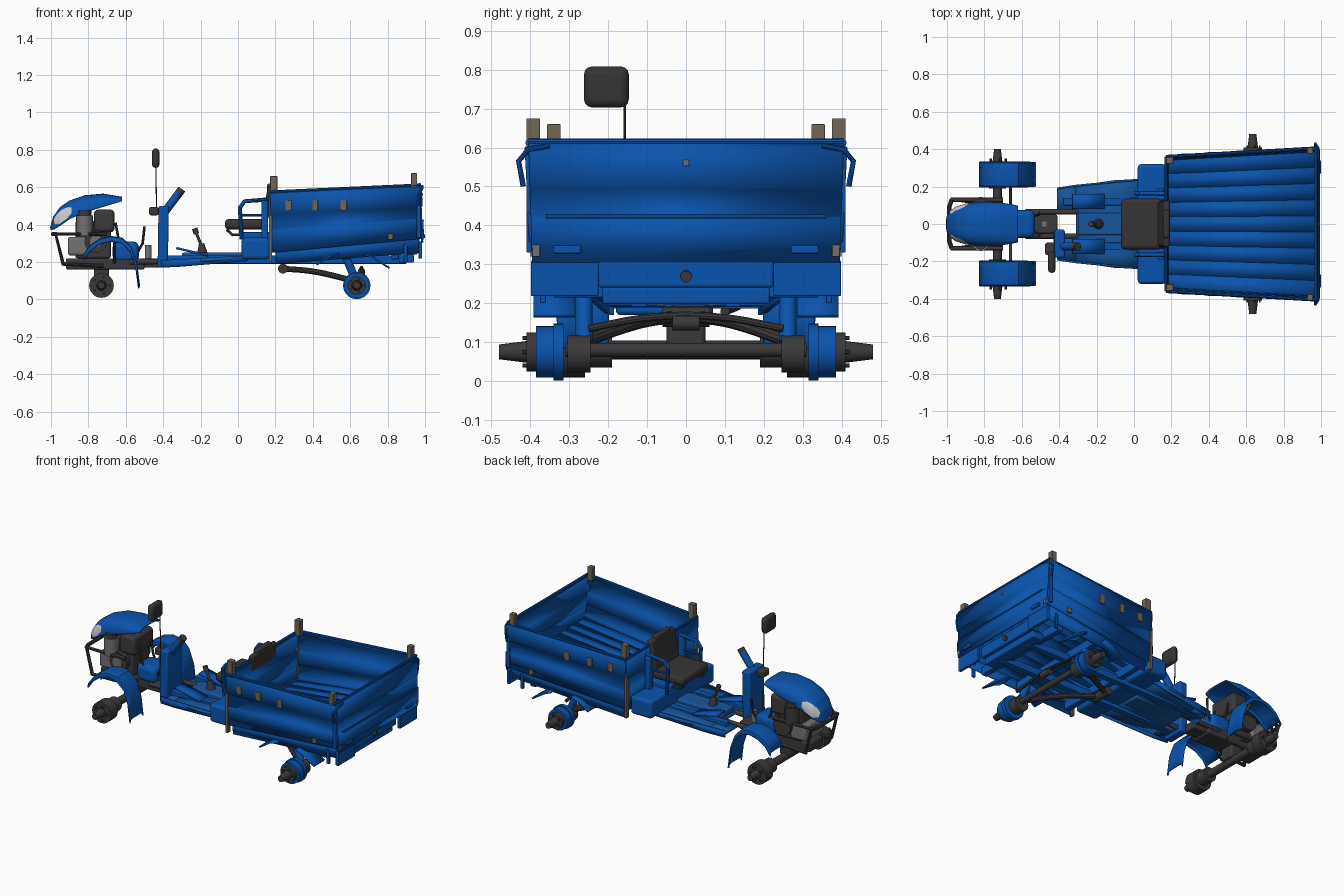
import bpy, bmesh, math
from mathutils import Vector

if "Cube" in bpy.data.objects:
    bpy.data.objects.remove(bpy.data.objects["Cube"])

def material(name, r, g, b):
    m = bpy.data.materials.new(name)
    m.diffuse_color = (r, g, b, 1)
    m.use_nodes = True
    m.node_tree.nodes["Principled BSDF"].inputs["Base Color"].default_value = m.diffuse_color
    return m

BLUE = material("blue paint", .003, .088, .42)
WORN = material("worn floor blue", .008, .092, .34)
DARK = material("dark metal", .045, .04, .042)
SEAT = material("seat vinyl", .038, .034, .034)
TAN = material("bare wood", .17, .135, .09)
GREY = material("engine grey", .17, .17, .175)
LAMP = material("lamp glass", .6, .6, .62)

def finish(name, bm, mat):
    bmesh.ops.recalc_face_normals(bm, faces=bm.faces)
    me = bpy.data.meshes.new(name)
    bm.to_mesh(me)
    bm.free()
    ob = bpy.data.objects.new(name, me)
    bpy.context.collection.objects.link(ob)
    me.materials.append(mat)
    return ob

def box(name, x, y, z, mat, bevel=.006, lean=0):
    """Box from (min, max) ranges; lean shifts the top along x."""
    bm = bmesh.new()
    bmesh.ops.create_cube(bm, size=1)
    for v in bm.verts:
        top = v.co.z > 0
        v.co = Vector((x[v.co.x > 0] + lean * top, y[v.co.y > 0], z[top]))
    ob = finish(name, bm, mat)
    if bevel:
        b = ob.modifiers.new("bevel", 'BEVEL')
        b.width, b.segments = bevel, 3
    return ob

def rod(name, a, b, r, mat, r2=None, n=20):
    """Cylinder or cone between two points."""
    a, b = Vector(a), Vector(b)
    bm = bmesh.new()
    bmesh.ops.create_cone(bm, cap_ends=True, segments=n, radius1=r,
                          radius2=r if r2 is None else r2, depth=(b - a).length)
    q = Vector((0, 0, 1)).rotation_difference(b - a)
    for v in bm.verts:
        v.co = q @ v.co + (a + b) / 2
    return finish(name, bm, mat)

def tube(name, pts, r, mat, smooth=False):
    """Bent pipe through points."""
    cu = bpy.data.curves.new(name, 'CURVE')
    cu.dimensions, cu.bevel_depth, cu.bevel_resolution, cu.use_fill_caps = '3D', r, 3, True
    sp = cu.splines.new('BEZIER')
    sp.bezier_points.add(len(pts) - 1)
    for p, c in zip(sp.bezier_points, pts):
        p.co = c
        p.handle_left_type = p.handle_right_type = 'AUTO' if smooth else 'VECTOR'
    ob = bpy.data.objects.new(name, cu)
    bpy.context.collection.objects.link(ob)
    cu.materials.append(mat)
    bpy.ops.object.select_all(action='DESELECT')
    ob.select_set(True)
    bpy.context.view_layer.objects.active = ob
    bpy.ops.object.convert(target='MESH')
    return ob

def sheet(name, grid, mat, thick=.01):
    """Solidified skin over rows of points."""
    bm = bmesh.new()
    rows = [[bm.verts.new(p) for p in row] for row in grid]
    for r0, r1 in zip(rows, rows[1:]):
        for i in range(len(r0) - 1):
            bm.faces.new((r0[i], r0[i + 1], r1[i + 1], r1[i]))
    ob = finish(name, bm, mat)
    s = ob.modifiers.new("thickness", 'SOLIDIFY')
    s.thickness, s.offset = thick, 0
    return ob

RIBS = [(0, 0), (.12, 0), (.13, .006), (.36, .006), (.37, 0), (.62, 0), (.63, .005), (.95, .005), (.96, 0), (1, 0)]

def wall(name, b0, b1, t0, t1, out):
    """Ribbed cargo wall between a bottom and a top edge."""
    b0, b1, t0, t1, out = map(Vector, (b0, b1, t0, t1, out))
    sheet(name, [[b0.lerp(t0, t) + out * o, b1.lerp(t1, t) + out * o] for t, o in RIBS], BLUE, .012)
    rod(name + "_rim", t0, t1, .008, BLUE, n=8)

# Cargo bed with narrow grooves between floor planks
floor = []
for i in range(10):
    for e, dz in ((-.008, 0), (0, -.005), (.008, 0)):
        u = max(-1, min(1, i / 4.5 - 1 + e))
        floor.append([(.18, u * .345, .265 + dz), (.98, u * .39, .335 + dz)])
sheet("bed_floor", floor[1:-1], BLUE, .012)
wall("bed_front_wall", (.18, -.345, .25), (.18, .345, .25), (.172, -.36, .575), (.172, .36, .575), (-1, 0, 0))
wall("tailgate", (.985, -.395, .305), (.985, .395, .305), (.972, -.405, .615), (.972, .405, .615), (1, 0, 0))
rod("tailgate_fold", (.988, -.36, .422), (.988, .36, .422), .006, BLUE, n=8)
for s in (1, -1):
    wall("bed_side_wall", (.18, s * .345, .25), (.985, s * .39, .325), (.172, s * .36, .575), (.972, s * .405, .612), (0, s, 0))
    box("front_corner_post", (.172, .21), sorted((s * .322, s * .357)), (.56, .66), TAN, .003)
    box("rear_corner_post", (.925, .958), sorted((s * .375, s * .41)), (.59, .675), TAN, .003)
    box("front_corner_bracket", (.165, .182), sorted((s * .335, s * .362)), (.2, .48), TAN, .003)
    box("rear_corner_strap", (.955, .978), sorted((s * .397, s * .41)), (.33, .55), BLUE, .003)
    box("tailgate_skirt", (.965, .985), sorted((s * .225, s * .398)), (.218, .31), BLUE, .004)
    sheet("bed_side_sill", [[(.2, s * .33, .19), (.97, s * .36, .25)], [(.2, s * .34, .255), (.97, s * .38, .33)]], BLUE)
    box("tailgate_latch", (.985, 1.0), sorted((s * .27, s * .34)), (.328, .348), BLUE, .004)
    box("latch_plate", (.985, .995), sorted((s * .375, s * .395)), (.32, .35), GREY, .002)
    tube("corner_hook", [(.985, s * .35, .605), (.985, s * .405, .595), (.97, s * .43, .565), (.97, s * .418, .5)], .007, BLUE)
    for x in (.27, .41, .565):
        y = .36 + (x - .17) * .056
        box("side_latch", (x - .017, x + .017), sorted((s * y, s * (y + .012))), (.475, .53), TAN, .003)
    box("side_hinge", (.8, .83), sorted((s * .387, s * .4)), (.32, .35), TAN, .002)
    box("rear_side_hook", (.885, .905), sorted((s * .36, s * .375)), (.2, .3), BLUE, .003)
box("tailgate_stud", (.978, .99), (-.008, .008), (.552, .568), GREY, .003)

# Chassis under the bed
box("rear_cross_panel", (.9, .96), (-.225, .225), (.24, .31), BLUE, .008)
box("rear_lower_beam", (.86, .94), (-.215, .215), (.198, .24), BLUE, .006)
rod("tow_pin", (.95, 0, .27), (.975, 0, .268), .015, DARK)
for x in (.22, .58, .84):
    box("cross_member", (x - .02, x + .02), (-.34, .34), (.215, .265), BLUE, .004)
for s in (1, -1):
    box("frame_rail", (-.38, .9), sorted((s * .1, s * .14)), (.19, .235), BLUE, .004)
    # Rear suspension and wheels
    rod("shock_absorber", (.63, s * .262, .1), (.56, s * .262, .27), .022, BLUE)
    tube("drag_arm", [(.24, s * .03, .165), (.4, s * .12, .15), (.62, s * .27, .1)], .016, DARK, True)
    tube("upper_brace", [(.67, s * .25, .135), (.66, s * .12, .16), (.66, 0, .17)], .01, DARK, True)
    rod("axle_bracket", (.635, s * .245, .07), (.635, s * .305, .07), .048, DARK)
    rod("rear_brake_drum", (.635, s * .32, .075), (.635, s * .385, .075), .066, BLUE, n=32)
    rod("rear_drum_rim", (.635, s * .315, .075), (.635, s * .34, .075), .073, BLUE, n=32)
    rod("rear_hub", (.635, s * .385, .075), (.635, s * .41, .075), .05, DARK)
    rod("rear_stub_shaft", (.635, s * .4, .075), (.635, s * .48, .075), .029, DARK, .019)
    for k in range(5):
        a = k * math.tau / 5
        x, z = .635 + .037 * math.cos(a), .075 + .037 * math.sin(a)
        rod("rear_wheel_stud", (x, s * .4, z), (x, s * .42, z), .005, DARK, n=6)
    sheet("rear_mudguard", [[(x, s * .285, z), (x, s * .392, z)] for x, z in ((.68, .24), (.72, .225), (.81, .168))], BLUE)
    sheet("mid_mudguard", [[(x, s * .285, z), (x, s * .385, z)] for x, z in ((.54, .245), (.49, .23), (.42, .185))], BLUE)
rod("rear_axle", (.635, -.31, .08), (.635, .31, .08), .018, DARK)
rod("arm_pivot", (.24, -.06, .165), (.24, .06, .165), .026, DARK)
rod("differential", (.66, -.035, .15), (.66, .035, .15), .02, DARK)

# Driver platform
sheet("footboard", [[(x, y * w, z) for y in (-1, -.7, .7, 1)] for x, w, z in ((-.31, .205, .205), (-.1, .235, .215), (.05, .24, .225))], WORN, .018)
for s in (1, -1):
    sheet("footboard_front_tip", [[(-.41, s * .055, .195), (-.41, s * .19, .195)], [(-.31, s * .055, .205), (-.31, s * .205, .205)]], WORN, .018)
    sheet("footboard_edge", [[(-.41, s * .19, .17), (-.31, s * .205, .175), (.05, s * .24, .205)],
                             [(-.41, s * .19, .21), (-.31, s * .205, .215), (.05, s * .24, .235)]], BLUE, .01)
    sheet("pedal_ramp", [[(-.33, s * .08, .275), (-.33, s * .16, .275)], [(-.16, s * .08, .235), (-.16, s * .16, .235)]], BLUE, .012)
box("centre_tunnel", (-.3, .03), (-.06, .06), (.2, .25), WORN, .01)
rod("gear_lever", (-.18, 0, .25), (-.225, 0, .36), .008, DARK)
rod("gear_lever_boot", (-.19, 0, .24), (-.195, 0, .3), .03, DARK, .014)
rod("gear_knob", (-.222, 0, .35), (-.232, 0, .38), .015, DARK)

# Seat and seat base
box("seat_base", (.02, .17), (-.32, .32), (.215, .33), BLUE, .018)
box("seat_pedestal", (.02, .17), (-.13, .13), (.32, .36), BLUE, .006)
box("seat_cushion", (-.07, .15), (-.135, .135), (.375, .43), SEAT, .02)
box("seat_backrest", (.125, .16), (-.125, .125), (.42, .605), SEAT, .017, lean=.035)
box("seat_backrest_crown", (.155, .19), (-.075, .075), (.56, .62), SEAT, .012)
for s in (1, -1):
    tube("seat_support", [(.15, s * .1, .35), (-.03, s * .1, .345), (-.06, s * .1, .375)], .008, DARK)
    tube("armrest", [(.02, s * .165, .32), (.01, s * .165, .49), (.035, s * .165, .525), (.165, s * .165, .535)], .012, BLUE)
    tube("armrest_bar", [(.015, s * .165, .45), (.165, s * .165, .45)], .008, BLUE)
    box("armrest_post", (.125, .16), sorted((s * .15, s * .19)), (.32, .53), BLUE, .006)

# Control column and mirror
box("control_column", (-.43, -.375), (-.18, -.03), (.17, .5), BLUE, .01, lean=.005)
rod("control_handle", (-.39, -.12, .47), (-.315, -.12, .57), .022, BLUE)
rod("handle_grip", (-.325, -.12, .555), (-.3, -.12, .59), .022, DARK)
box("control_box", (-.475, -.425), (-.165, -.1), (.45, .495), DARK, .01)
rod("mirror_stalk", (-.435, -.157, .47), (-.44, -.157, .74), .003, DARK, n=8)
mirror = box("mirror", (-.46, -.42), (-.262, -.147), (.703, .808), SEAT, .022)
for s in (1, -1):
    rod("hitch_bar", (-.58, s * .065, .2), (-.3, s * .065, .205), .014, DARK)
rod("hitch_pivot", (-.48, 0, .18), (-.48, 0, .29), .018, GREY)
box("hitch_block", (-.54, -.41), (-.05, .05), (.17, .22), DARK, .008)

# Bonnet with lamps
KEYS = [(-1, .035, .385, .372), (-.985, .065, .44, .375), (-.95, .09, .49, .395), (-.9, .105, .525, .43),
        (-.82, .114, .553, .465), (-.72, .112, .562, .495), (-.62, .095, .545, .525)]
rows = []
for i in range(71):
    x = -1 + .38 * (i / 70) ** 1.4
    k = max(j for j in range(6) if KEYS[j][0] <= x + 1e-6)
    a, b = KEYS[k], KEYS[k + 1]
    t = (x - a[0]) / (b[0] - a[0])
    w, top, bot = (a[j] + (b[j] - a[j]) * t for j in (1, 2, 3))
    row = []
    for n in range(65):
        c, s = math.cos(math.pi * n / 64), math.sin(math.pi * n / 64)
        row.append((x, math.copysign(abs(c) ** .7, c) * w, bot + (top - bot) * s ** .7))
    rows.append(row)
bonnet = sheet("bonnet", rows, BLUE, .008)
bonnet.data.materials.append(LAMP)
for f in bonnet.data.polygons:
    dx, dz = f.center.x + .935, f.center.z - .447
    u, v = .75 * dx + .66 * dz, -.66 * dx + .75 * dz
    if (u / .06) ** 2 + (v / .026) ** 2 < 1 and abs(f.center.y) > .045:
        f.material_index = 1

# Engine
box("engine_block", (-.87, -.68), (-.085, .085), (.22, .42), DARK, .012)
box("crankcase", (-.91, -.8), (-.1, .1), (.235, .335), GREY, .015)
box("fuel_tank", (-.77, -.66), (-.1, .1), (.36, .48), DARK, .02)
box("gearbox", (-.92, -.5), (-.07, .07), (.16, .22), DARK, .01)
box("clutch_cover", (-.67, -.53), (-.075, .075), (.2, .31), BLUE, .03)
rod("flywheel_cover", (-.76, -.12, .31), (-.76, .12, .31), .06, DARK, n=28)
rod("recoil_hub", (-.76, -.135, .31), (-.76, -.12, .31), .035, GREY)
for s in (1, -1):
    rod("air_filter", (-.82, s * .1, .34), (-.82, s * .1, .45), .045, GREY if s < 0 else DARK)
    rod("filter_cap", (-.82, s * .1, .45), (-.82, s * .1, .475), .036, DARK)
    tube("bumper_side", [(-.7, s * .13, .35), (-.975, s * .13, .35), (-.935, s * .13, .19), (-.72, s * .1, .18)], .012, DARK)
    tube("bumper_front", [(-.975, s * .13, .35), (-.988, s * .09, .35), (-.988, 0, .35)], .012, DARK)
    tube("shift_lever", [(-.6, s * .05, .25), (-.64, s * .06, .33), (-.655, s * .06, .41)], .007, DARK)
    tube("steering_link", [(-.55, s * .04, .23), (-.51, s * .05, .3), (-.5, s * .06, .39)], .007, DARK)
    # Front wheels and fenders
    rod("front_brake_drum", (-.73, s * .19, .08), (-.73, s * .27, .08), .045, DARK, n=28)
    rod("front_hub", (-.73, s * .26, .075), (-.73, s * .33, .075), .066, DARK, n=28)
    rod("front_stub_shaft", (-.73, s * .32, .075), (-.73, s * .4, .075), .028, DARK, .018)
    for k in range(5):
        a = k * math.tau / 5
        x, z = -.73 + .045 * math.cos(a), .075 + .045 * math.sin(a)
        rod("front_wheel_stud", (x, s * .32, z), (x, s * .35, z), .008, DARK, n=6)
    path = [(-.825, .235), (-.79, .285), (-.74, .32), (-.68, .335), (-.62, .325), (-.575, .28), (-.545, .2), (-.53, .085)]
    sheet("front_fender", [[(x, s * y, z - d) for y, d in ((.2, .025), (.207, .004), (.23, 0), (.3, 0), (.323, .004), (.33, .025))]
                           for x, z in path], BLUE)
    rod("fender_stay", (-.66, s * .07, .2), (-.66, s * .26, .325), .009, DARK)
rod("front_axle", (-.73, -.27, .08), (-.73, .27, .08), .024, DARK)
box("axle_mount", (-.77, -.69), (-.05, .05), (.085, .17), DARK, .012)

# Smooth curved surfaces, keep hard edges
bpy.ops.object.select_all(action='SELECT')
bpy.context.view_layer.objects.active = bonnet
bpy.ops.object.shade_smooth_by_angle(angle=math.radians(28))
